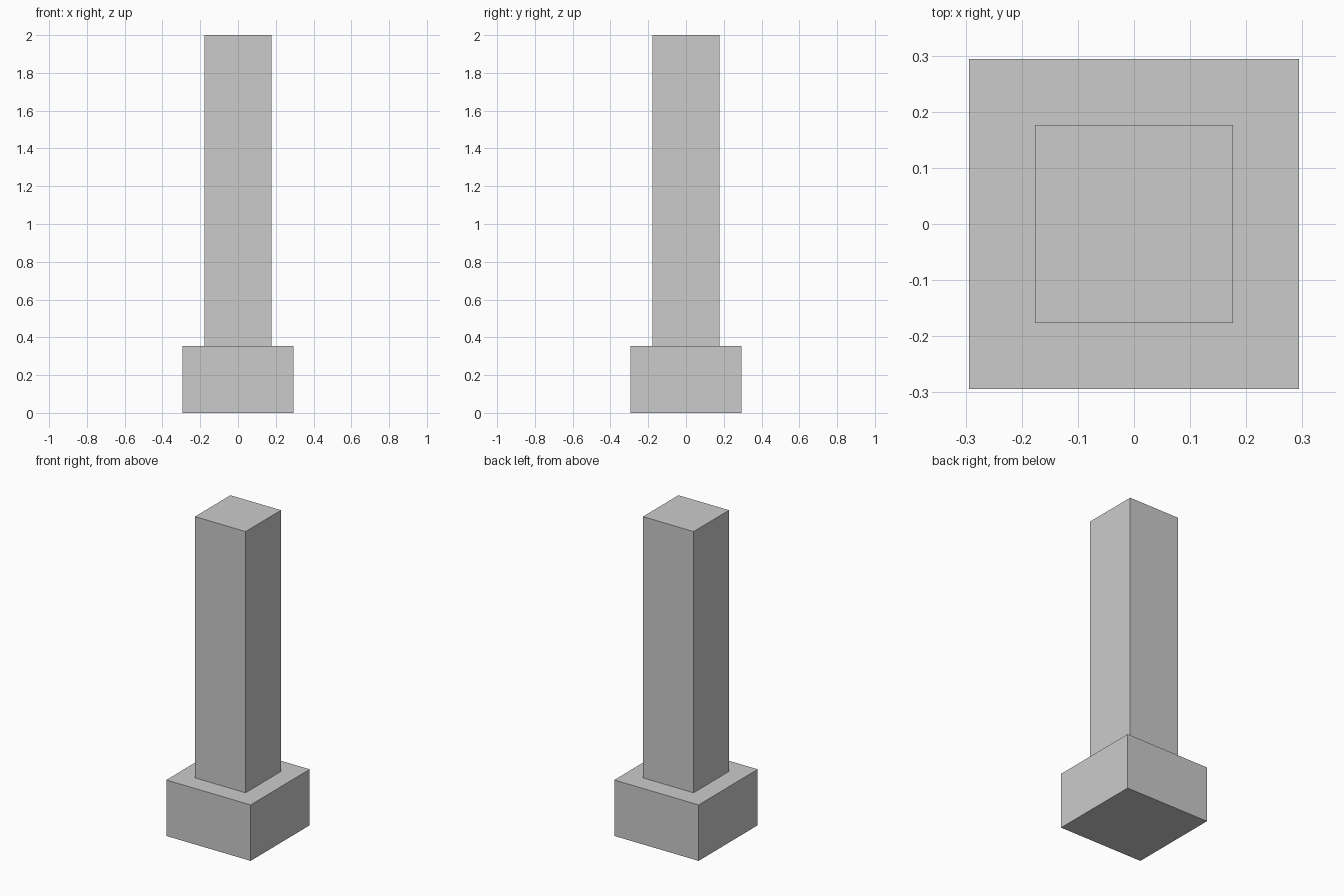
import bpy

if "Cube" in bpy.data.objects:
    bpy.data.objects.remove(bpy.data.objects["Cube"])

U = 2 / 17  # grid unit: the pillar is 17 units tall


def box(name, width, bottom, top):
    """Square box centred on the z axis, between two heights."""
    bpy.ops.mesh.primitive_cube_add(size=1, location=(0, 0, (bottom + top) / 2))
    obj = bpy.context.object
    obj.name = name
    obj.scale = (width, width, top - bottom)
    bpy.ops.object.transform_apply(location=False, rotation=False, scale=True)
    return obj


# Wide square plinth
box("base", 5 * U, 0, 3 * U)

# Narrow square shaft standing on the plinth
box("shaft", 3 * U, 3 * U, 17 * U)
